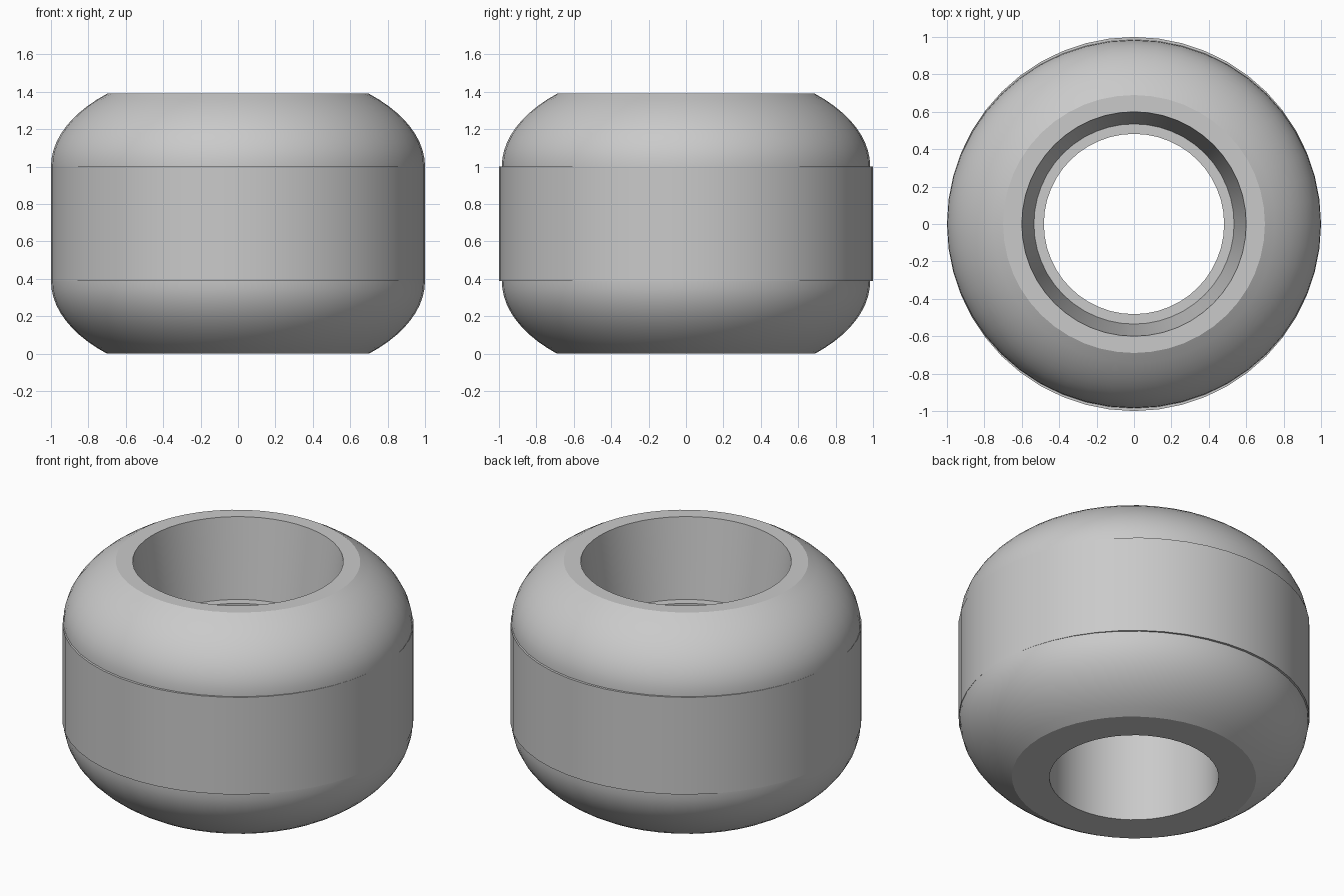
import bpy, bmesh
from math import cos, sin, asin, pi, sqrt

cube = bpy.data.objects.get("Cube")
if cube:
    bpy.data.objects.remove(cube, do_unlink=True)

GREY = (0.59, 0.59, 0.59, 1)
grey = bpy.data.materials.new("plain grey")
grey.use_nodes = True
grey.diffuse_color = GREY
grey.node_tree.nodes["Principled BSDF"].inputs["Base Color"].default_value = GREY

HEIGHT, LOW, HIGH = 1.39, 0.39, 1.0
RIM, SIDES = 0.7, 48
OVAL = 0.985  # the shoulders are slightly narrower front to back


def lathe(name, rings):
    """Closed ring surface through (x radius, y radius, height) ovals."""
    bm = bmesh.new()
    turns = [2 * pi * i / SIDES for i in range(SIDES)]
    loops = [[bm.verts.new((rx * cos(t), ry * sin(t), z)) for t in turns]
             for rx, ry, z in rings]
    for a, b in zip(loops, loops[1:] + loops[:1]):
        for i in range(SIDES):
            bm.faces.new((a[i - 1], a[i], b[i], b[i - 1]))
    bmesh.ops.recalc_face_normals(bm, faces=bm.faces)
    mesh = bpy.data.meshes.new(name)
    bm.to_mesh(mesh)
    bm.free()
    mesh.materials.append(grey)
    ob = bpy.data.objects.new(name, mesh)
    bpy.context.collection.objects.link(ob)
    bpy.ops.object.select_all(action='DESELECT')
    ob.select_set(True)
    bpy.context.view_layer.objects.active = ob
    bpy.ops.object.shade_smooth_by_angle(angle=pi / 7)


# Rounded shoulders: slices of a flattened ball, cut off flat at the rim
ball_height = (HEIGHT - HIGH) / sqrt(1 - RIM ** 2)
steps = 10
cut = asin((HEIGHT - HIGH) / ball_height)
arc = [(cos(cut * i / steps), ball_height * sin(cut * i / steps))
       for i in range(steps + 1)]
lower = [(r, r * OVAL, LOW - h) for r, h in reversed(arc)]
upper = [(r, r * OVAL, HIGH + h) for r, h in arc]

# Tapered socket, ledge and straight through-hole
bore = [(r, r, z) for r, z in
        ((0.6, HEIGHT), (0.535, 0.9), (0.482, 0.9), (0.482, 0))]
lathe("wheel_body", lower + upper + bore)

# Straight band around the middle
lathe("tread_band", [(r, r, z) for r, z in
                     ((1, LOW), (1, HIGH), (0.93, HIGH), (0.93, LOW))])
